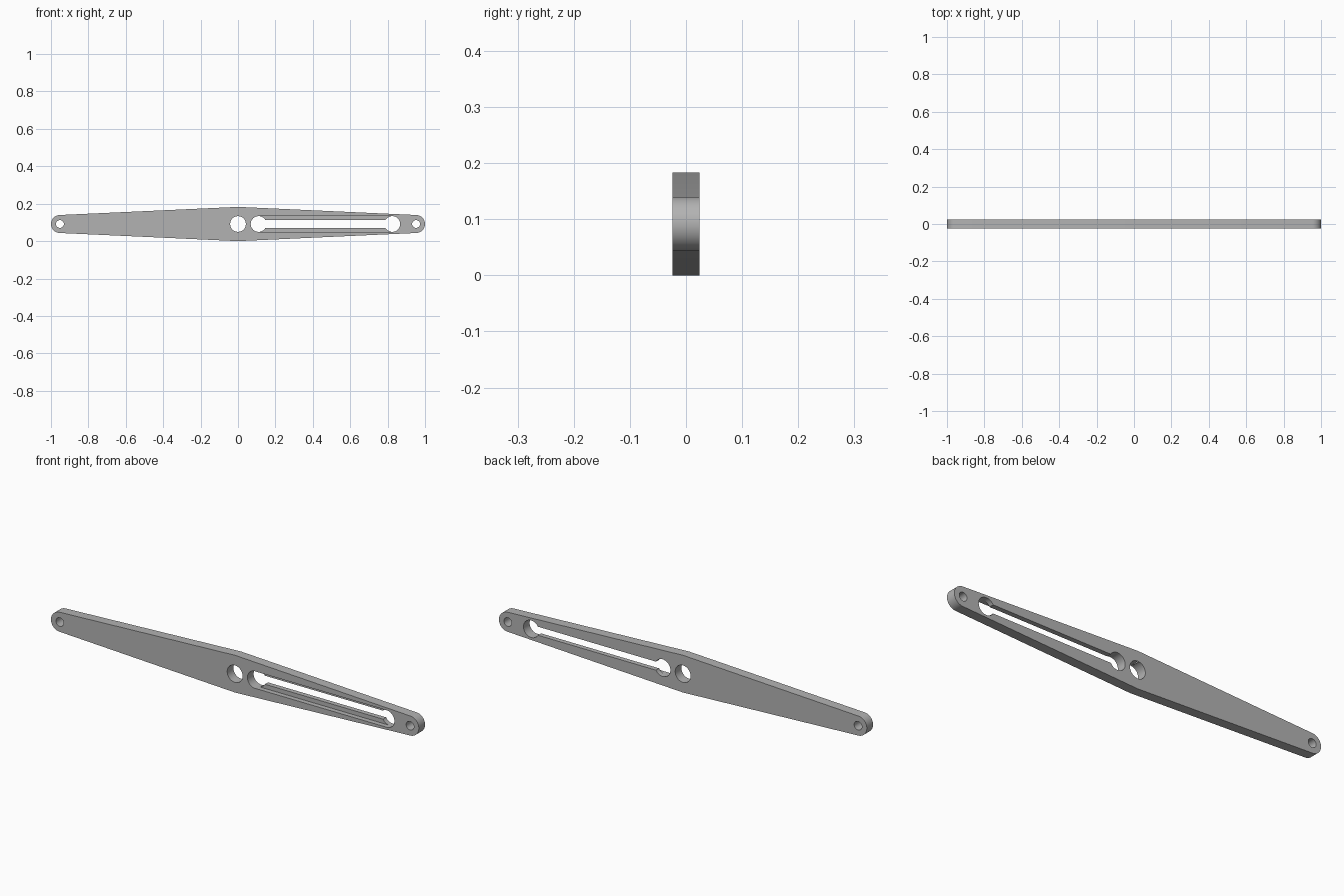
import bpy, bmesh
from math import sin, cos, pi, asin

cube = bpy.data.objects.get("Cube")
if cube:
    bpy.data.objects.remove(cube, do_unlink=True)

HALF_T = 0.024      # half thickness of the bar
MID_Z = 0.0915      # height of the centre line, and half the height of the hub
END_R = 0.048       # radius of the rounded tips
END_X = 1 - END_R
HOLE_R = 0.042
SLOT = (0.11, 0.825)


def prism(name, points, y0, y1):
    """Extrude an x-z outline from y0 to y1."""
    bm = bmesh.new()
    face = bm.faces.new([bm.verts.new((x, y0, z + MID_Z)) for x, z in points])
    out = bmesh.ops.extrude_face_region(bm, geom=[face])
    moved = [v for v in out["geom"] if isinstance(v, bmesh.types.BMVert)]
    bmesh.ops.translate(bm, verts=moved, vec=(0, y1 - y0, 0))
    bmesh.ops.recalc_face_normals(bm, faces=bm.faces)
    mesh = bpy.data.meshes.new(name)
    bm.to_mesh(mesh)
    bm.free()
    obj = bpy.data.objects.new(name, mesh)
    bpy.context.collection.objects.link(obj)
    return obj


def arc(cx, r, start, end, steps):
    return [(cx + r * cos(start + (end - start) * i / steps),
             r * sin(start + (end - start) * i / steps)) for i in range(steps + 1)]


def rect(x0, x1, h):
    return [(x0, -h), (x1, -h), (x1, h), (x0, h)]


# Tapered bar: rounded tips joined by straight tangents to the wide hub
lean = asin((MID_Z - END_R) / END_X)
a = pi / 2 - lean
outline = (arc(END_X, END_R, -a, a, 32) + [(0, MID_Z)]
           + arc(-END_X, END_R, pi - a, pi + a, 32) + [(0, -MID_Z)])
bar = prism("tapered_bar", outline, -HALF_T, HALF_T)

# Cutters: round holes, keyhole slot and the wider pocket on the front
cutters = []
for x, r in [(-END_X, 0.021), (END_X, 0.021), (0, HOLE_R)] + [(s, HOLE_R) for s in SLOT]:
    cutters.append(prism("hole_cutter", arc(x, r, 0, 2 * pi, 48)[:-1], -0.1, 0.1))
cutters.append(prism("slot_cutter", rect(*SLOT, 0.021), -0.1, 0.1))
cutters.append(prism("pocket_cutter", rect(*SLOT, 0.0417), -0.1, 0))

bpy.context.view_layer.objects.active = bar
for cutter in cutters:
    cutter.hide_render = True
    mod = bar.modifiers.new("cut", "BOOLEAN")
    mod.operation = "DIFFERENCE"
    mod.solver = "EXACT"
    mod.object = cutter
    bpy.ops.object.modifier_apply(modifier=mod.name)
    bpy.data.objects.remove(cutter, do_unlink=True)

# Single grey metal
metal = bpy.data.materials.new("grey_metal")
metal.use_nodes = True
colour = (0.45, 0.45, 0.45, 1)
metal.diffuse_color = colour
metal.node_tree.nodes["Principled BSDF"].inputs["Base Color"].default_value = colour
bar.data.materials.clear()
bar.data.materials.append(metal)

bpy.ops.object.select_all(action="DESELECT")
bar.select_set(True)
bpy.ops.object.shade_smooth_by_angle(angle=pi / 6)
